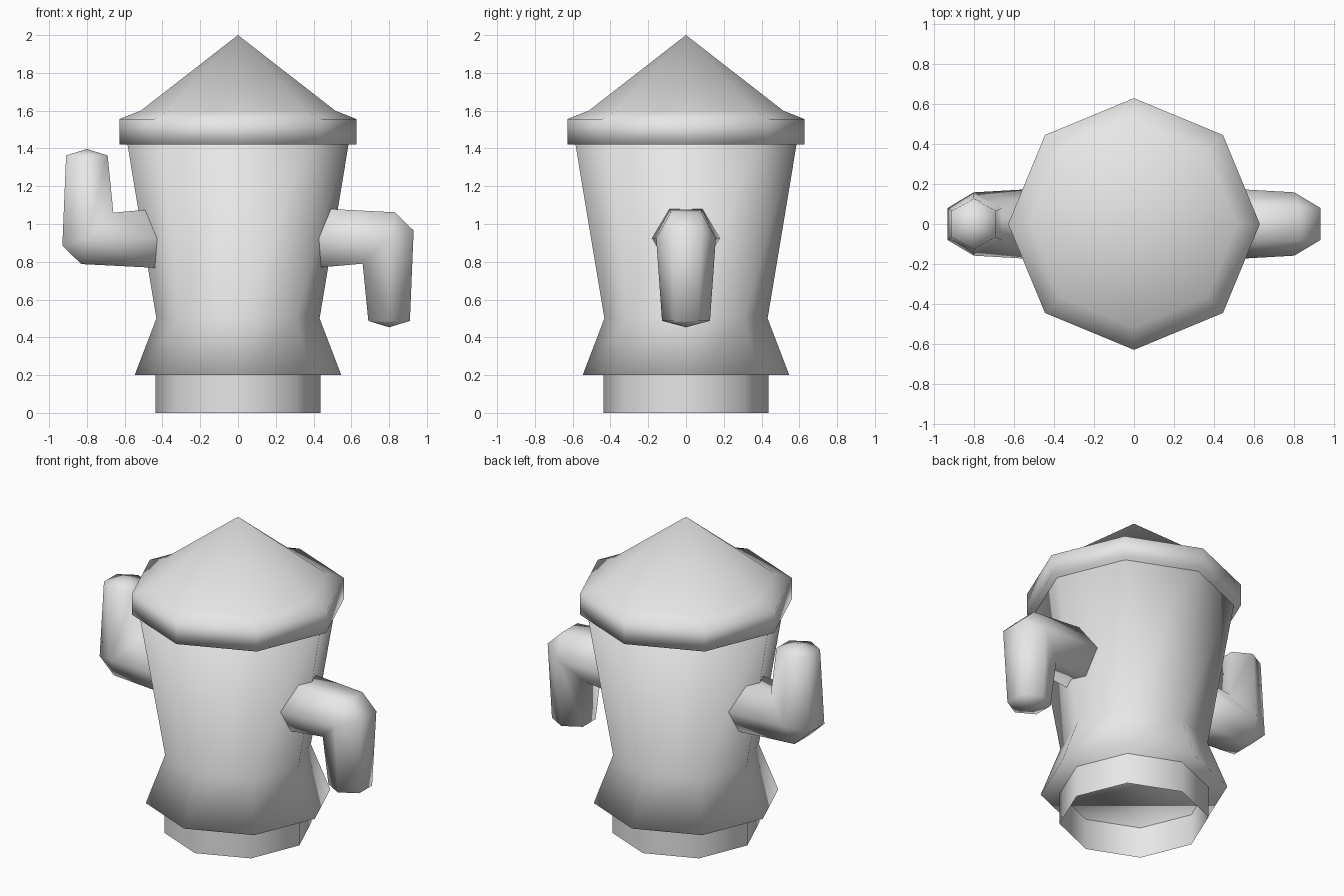
import bpy, bmesh, math

cube = bpy.data.objects.get("Cube")
if cube:
    bpy.data.objects.remove(cube, do_unlink=True)

grey = bpy.data.materials.new("plain_grey")
grey.use_nodes = True
grey.diffuse_color = (0.8, 0.8, 0.8, 1)
grey.node_tree.nodes["Principled BSDF"].inputs["Base Color"].default_value = (0.8, 0.8, 0.8, 1)

SIDES = 8


def finish(name, bm):
    bmesh.ops.remove_doubles(bm, verts=bm.verts, dist=0.0005)
    bmesh.ops.recalc_face_normals(bm, faces=bm.faces)
    for f in bm.faces:
        f.smooth = True
    mesh = bpy.data.meshes.new(name)
    bm.to_mesh(mesh)
    bm.free()
    mesh.materials.append(grey)
    obj = bpy.data.objects.new(name, mesh)
    bpy.context.collection.objects.link(obj)
    return obj


def bridge(bm, a, b):
    n = len(a)
    for i in range(n):
        quad = [a[i], a[(i + 1) % n], b[(i + 1) % n], b[i]]
        if len({tuple(v.co) for v in quad}) == 4:
            bm.faces.new(quad)
        else:
            # collapsed side: keep the triangle, drop the sliver
            pts = []
            for v in quad:
                if all((v.co - p.co).length > 0.0005 for p in pts):
                    pts.append(v)
            if len(pts) == 3:
                bm.faces.new(pts)


def turned(name, profile, close_bottom=False, close_top=False, tip=None):
    """Eight-sided solid turned around z from (radius, height) points."""
    bm = bmesh.new()
    rings = []
    for r, z in profile:
        angles = [math.tau * i / SIDES for i in range(SIDES)]
        rings.append([bm.verts.new((r * math.cos(t), r * math.sin(t), z)) for t in angles])
    for a, b in zip(rings, rings[1:]):
        bridge(bm, a, b)
    if close_bottom:
        bm.faces.new(rings[0])
    if close_top:
        bm.faces.new(rings[-1])
    if tip is not None:
        top = bm.verts.new((0, 0, tip))
        for i in range(SIDES):
            bm.faces.new((rings[-1][i], rings[-1][(i + 1) % SIDES], top))
    return finish(name, bm)


# Hollow foot, flared body and pointed cap
turned("base", [(0.437, 0), (0.437, 0.2)])
turned("body", [(0.547, 0.2), (0.432, 0.5), (0.605, 1.54)], close_bottom=True, close_top=True)
turned("cap", [(0.628, 1.42), (0.628, 1.555), (0.515, 1.6)], close_bottom=True, tip=2.0)

# Bent six-sided arm: outer, middle and inner (x, z), then outer and middle half widths
ARM_Z = 0.925
ARM = [
    ((0.38, 1.085), (0.38, ARM_Z), (0.38, 0.765), 0.09, 0.182),
    ((0.83, 1.062), (0.80, ARM_Z), (0.66, 0.79), 0.08, 0.158),
    ((0.93, 0.965), (0.80, ARM_Z), (0.66, 0.79), 0.08, 0.158),
    ((0.91, 0.487), (0.80, 0.487), (0.69, 0.487), 0.065, 0.127),
]


def arm(name, side):
    """side 1 hangs down at +x, side -1 is the same arm turned over at -x."""
    bm = bmesh.new()

    def vert(p, y):
        return bm.verts.new((side * p[0], side * y, ARM_Z + side * (p[1] - ARM_Z)))

    rings = []
    for outer, mid, inner, w, m in ARM:
        rings.append([vert(outer, -w), vert(outer, w), vert(mid, m),
                      vert(inner, w), vert(inner, -w), vert(mid, -m)])
    for a, b in zip(rings, rings[1:]):
        bridge(bm, a, b)
    bm.faces.new(rings[0])
    tip = vert((0.80, 0.453), 0)
    for i in range(6):
        bm.faces.new((rings[-1][i], rings[-1][(i + 1) % 6], tip))
    return finish(name, bm)


arm("left_arm", 1)
arm("right_arm", -1)
